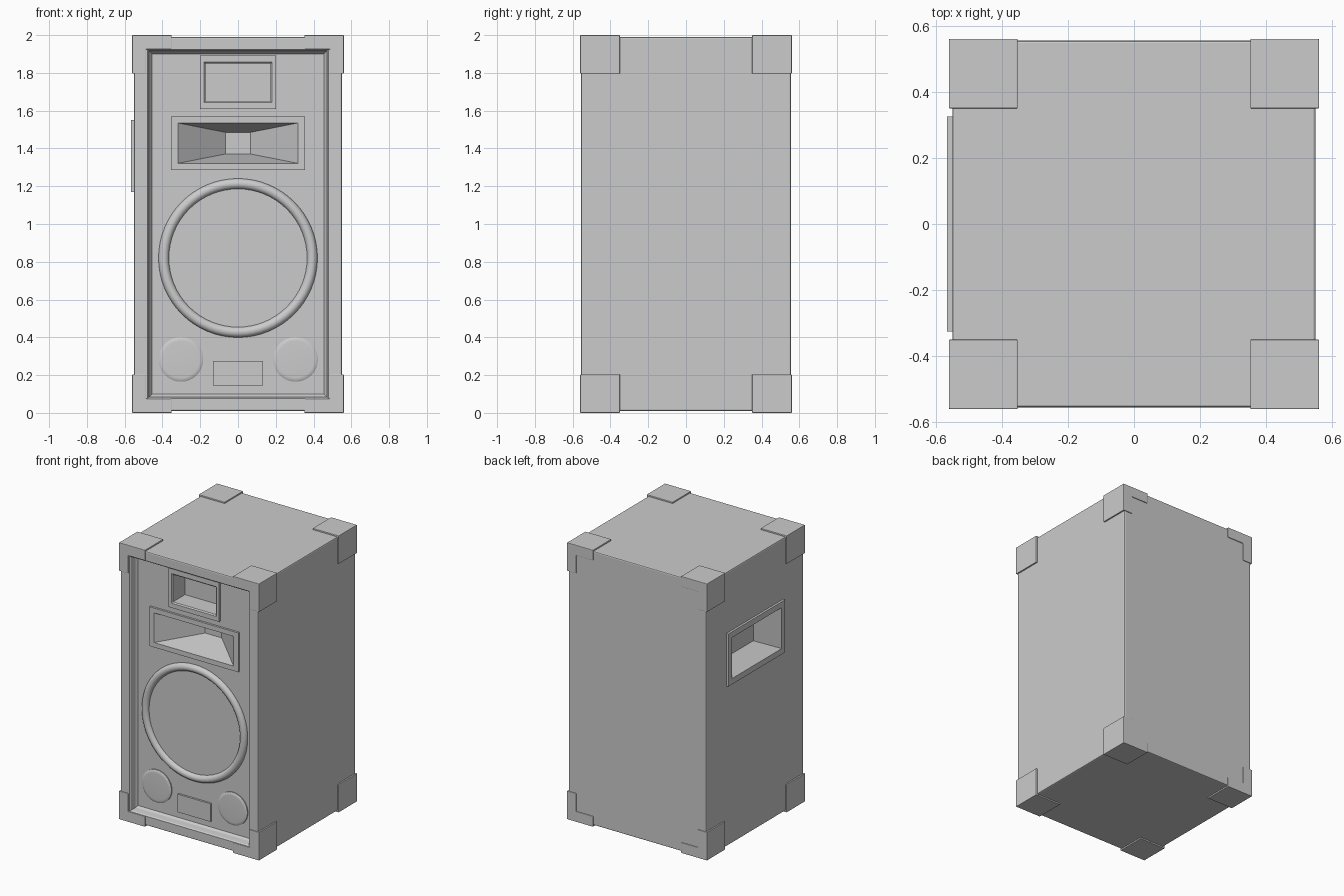
import bpy, bmesh, math

if "Cube" in bpy.data.objects:
    bpy.data.objects.remove(bpy.data.objects["Cube"])


def make_object(name, bm, bevel=0.0, smooth=False):
    bmesh.ops.recalc_face_normals(bm, faces=bm.faces)
    if bevel:
        bmesh.ops.bevel(bm, geom=bm.edges[:], offset=bevel, segments=2,
                        profile=0.5, affect='EDGES')
    mesh = bpy.data.meshes.new(name)
    bm.to_mesh(mesh)
    bm.free()
    obj = bpy.data.objects.new(name, mesh)
    bpy.context.collection.objects.link(obj)
    if smooth:
        activate(obj)
        bpy.ops.object.shade_smooth_by_angle(angle=math.radians(35))
    return obj


def activate(obj):
    bpy.ops.object.select_all(action='DESELECT')
    obj.select_set(True)
    bpy.context.view_layer.objects.active = obj


def loft(name, loops, x=0, z=0, sides=4, turn=0, bevel=0.0, smooth=False):
    """Closed solid through (half width, half height, y) sections facing -y."""
    bm = bmesh.new()
    rings = []
    for w, h, y in loops:
        if sides == 4:
            pts = [(-w, -h), (w, -h), (w, h), (-w, h)]
        else:
            pts = [(w * math.cos(a), h * math.sin(a)) for a in
                   (2 * math.pi * i / sides for i in range(sides))]
        rings.append([bm.verts.new((px, y, pz)) for px, pz in pts])
    for a, b in zip(rings, rings[1:]):
        for i in range(sides):
            j = (i + 1) % sides
            bm.faces.new((a[i], a[j], b[j], b[i]))
    bm.faces.new(rings[0])
    bm.faces.new(rings[-1])
    obj = make_object(name, bm, bevel, smooth)
    obj.location = (x, 0, z)
    obj.rotation_euler.z = turn
    return obj


def cut(cutter, *targets):
    cutter.hide_render = True
    bpy.context.view_layer.update()
    for obj in targets:
        mod = obj.modifiers.new("cut", 'BOOLEAN')
        mod.operation = 'DIFFERENCE'
        mod.solver = 'EXACT'
        mod.object = cutter
        activate(obj)
        bpy.ops.object.modifier_apply(modifier=mod.name)
    bpy.data.objects.remove(cutter)


# Cabinet with recessed front
cabinet = loft("cabinet", [(0.55, 0.99, -0.555), (0.55, 0.99, 0.555)],
               z=1.0, bevel=0.008)
cut(loft("front_recess", [(0.478, 0.923, -0.6), (0.478, 0.923, -0.555),
                          (0.471, 0.916, -0.547), (0.466, 0.911, -0.505),
                          (0.455, 0.900, -0.49)], z=1.0), cabinet)

# Tweeter box
tweeter = loft("tweeter_frame", [(0.202, 0.141, -0.505), (0.202, 0.141, -0.487)], z=1.75)
cut(loft("tweeter_hole", [(0.18, 0.107, -0.6), (0.18, 0.107, -0.505),
                          (0.172, 0.099, -0.497), (0.172, 0.099, -0.36)],
         z=1.75), cabinet, tweeter)

# Horn
horn = loft("horn_frame", [(0.356, 0.142, -0.505), (0.356, 0.142, -0.487)], z=1.428)
cut(loft("horn_throat", [(0.318, 0.107, -0.6), (0.318, 0.107, -0.505),
                         (0.066, 0.057, -0.28)], z=1.428), cabinet, horn)

# Side handle on the left
left = -math.pi / 2
handle = loft("handle_plate", [(0.325, 0.19, -0.566), (0.325, 0.19, -0.547)],
              z=1.36, turn=left)
cut(loft("handle_pocket", [(0.285, 0.148, -0.6), (0.285, 0.148, -0.566),
                           (0.14, 0.07, -0.44)], z=1.36, turn=left), cabinet, handle)

# Woofer
loft("woofer_cone", [(0.375, 0.375, -0.493), (0.375, 0.375, -0.488)], z=0.82, sides=64)
bpy.ops.mesh.primitive_torus_add(major_segments=64, minor_segments=16,
                                 major_radius=0.393, minor_radius=0.028,
                                 location=(0, -0.489, 0.82),
                                 rotation=(math.pi / 2, 0, 0))
bpy.context.object.name = "woofer_ring"
bpy.ops.object.shade_smooth()

# Bass ports and label plate
for side, x in (("left", -0.302), ("right", 0.305)):
    loft(side + "_port", [(0.097, 0.097, -0.503), (0.11, 0.11, -0.502),
                          (0.118, 0.118, -0.497), (0.118, 0.118, -0.487)],
         x=x, z=0.283, sides=48, smooth=True)
loft("lower_plate", [(0.132, 0.065, -0.504), (0.132, 0.065, -0.487)], z=0.21)

# Corner protectors: an L profile run along y, mirrored to all eight corners
bm = bmesh.new()
profile = [(0.56, -1.0), (0.56, -0.796), (0.486, -0.796),
           (0.486, -0.925), (0.352, -0.925), (0.352, -1.0)]
face = bm.faces.new([bm.verts.new((x, -0.56, z)) for x, z in profile])
res = bmesh.ops.extrude_face_region(bm, geom=[face])
bmesh.ops.translate(bm, vec=(0, 0.21, 0),
                    verts=[v for v in res["geom"] if isinstance(v, bmesh.types.BMVert)])
corners = make_object("corner_protectors", bm, bevel=0.003)
corners.location.z = 1.0
# The side and top flaps are full squares just outside the cabinet skin
flaps = []
for name, lo, hi in (("side_flaps", (0.545, -0.56, -1.0), (0.56, -0.35, -0.796)),
                     ("end_flaps", (0.352, -0.56, -1.0), (0.56, -0.35, -0.985))):
    bm = bmesh.new()
    bmesh.ops.create_cube(bm, size=1)
    for v in bm.verts:
        v.co = [lo[i] if v.co[i] < 0 else hi[i] for i in range(3)]
    flap = make_object(name, bm, bevel=0.003)
    flap.location.z = 1.0
    flaps.append(flap)
for obj in [corners] + flaps:
    mirror = obj.modifiers.new("mirror", 'MIRROR')
    mirror.use_axis = (True, True, True)
    mirror.use_clip = False
    mirror.use_mirror_merge = False
